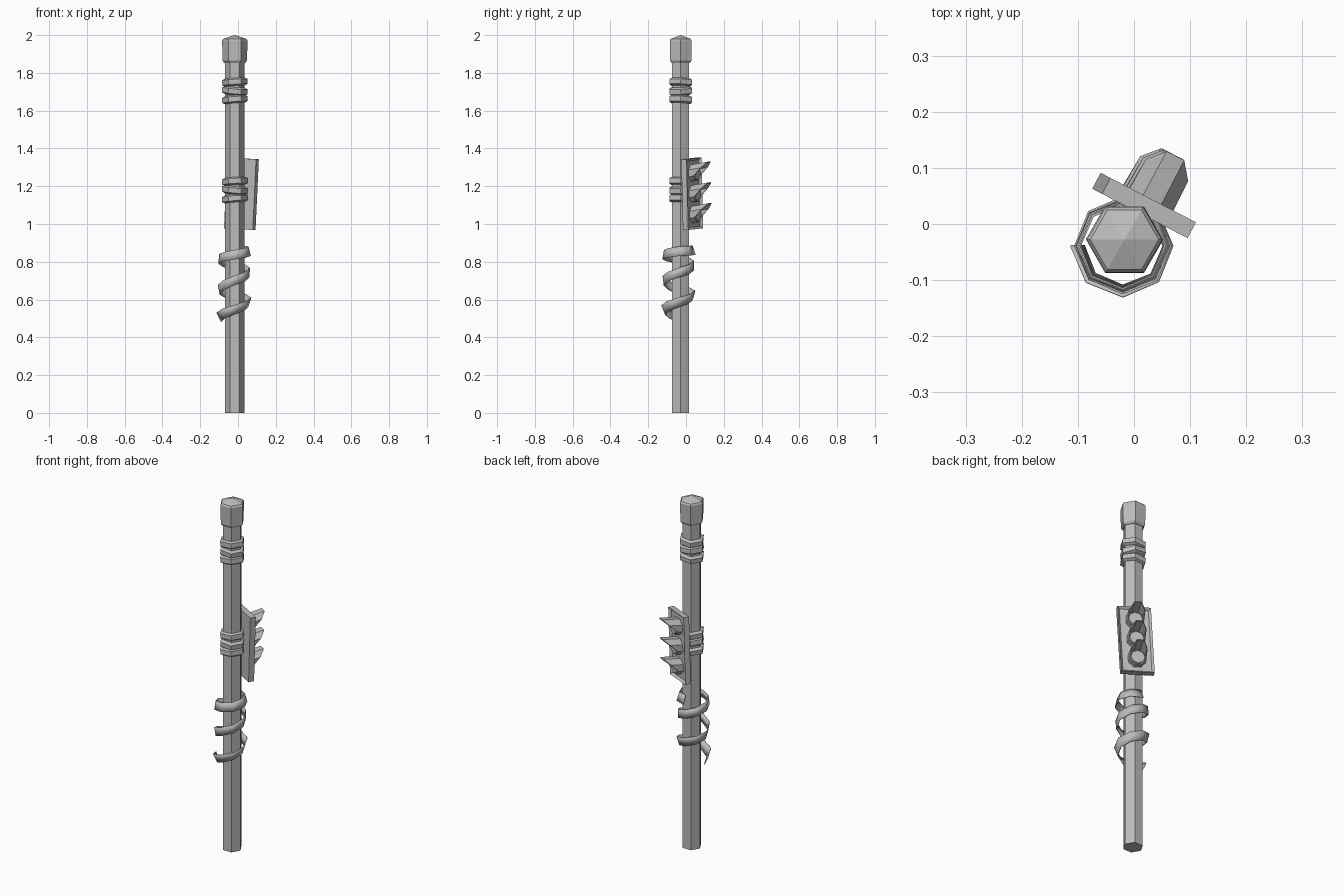
import bpy, bmesh, math
from mathutils import Matrix, Vector

cube = bpy.data.objects.get("Cube")
if cube:
    bpy.data.objects.remove(cube)

grey = bpy.data.materials.new("plain grey")
grey.use_nodes = True
COLOR = (0.5, 0.5, 0.5, 1)
grey.diffuse_color = COLOR
grey.node_tree.nodes["Principled BSDF"].inputs["Base Color"].default_value = COLOR

AXIS = Vector((-0.017, -0.028, 0))


def finish(name, bm, matrix=None, thickness=0):
    bmesh.ops.recalc_face_normals(bm, faces=bm.faces)
    mesh = bpy.data.meshes.new(name)
    bm.to_mesh(mesh)
    bm.free()
    mesh.materials.append(grey)
    ob = bpy.data.objects.new(name, mesh)
    bpy.context.collection.objects.link(ob)
    if matrix:
        ob.matrix_world = matrix
    if thickness:
        mod = ob.modifiers.new("thickness", 'SOLIDIFY')
        mod.thickness = thickness
    return ob


def bridge(bm, a, b, closed=True):
    n = len(a)
    for i in range(n if closed else n - 1):
        j = (i + 1) % n
        bm.faces.new((a[i], a[j], b[j], b[i]))


def lathe(name, profile, sides=6, matrix=None):
    """Stack polygon rings given as (radius, height) and cap both ends."""
    bm = bmesh.new()
    rings = [[bm.verts.new((r * math.cos(k * math.tau / sides),
                            r * math.sin(k * math.tau / sides), z))
              for k in range(sides)] for r, z in profile]
    for a, b in zip(rings, rings[1:]):
        bridge(bm, a, b)
    bm.faces.new(rings[0])
    bm.faces.new(rings[-1])
    return finish(name, bm, matrix)


# Pole and pointed cap
base = Matrix.Translation(AXIS)
lathe("pole", [(0.052, 0), (0.052, 1.88)], matrix=base)
lathe("pole_cap", [(0.056, 1.853), (0.065, 1.865), (0.067, 1.972),
                   (0.061, 1.98), (0.001, 2.0)], matrix=base)

# Binding straps: three slightly tilted hexagonal rings per group
for group, height in (("upper", 1.705), ("middle", 1.18)):
    for k, (offset, tilt) in enumerate(((0.046, -4), (0, 5), (-0.046, -5))):
        place = (Matrix.Translation(AXIS + Vector((0, 0, height + offset)))
                 @ Matrix.Rotation(math.radians(tilt), 4, 'Y')
                 @ Matrix.Rotation(math.radians(tilt * 0.6), 4, 'X'))
        lathe(f"{group}_strap_{k + 1}",
              [(0.052, -0.021), (0.068, -0.013), (0.068, 0.013), (0.052, 0.021)],
              matrix=place)

# Loose ribbon spiralling down the pole, height listed per quarter turn
heights = [0.862, 0.856, 0.838, 0.815, 0.78, 0.742, 0.70, 0.652,
           0.622, 0.585, 0.545, 0.505]
bm = bmesh.new()
top, bottom = [], []
steps = (len(heights) - 1) * 2
for s in range(steps + 1):
    q, f = divmod(s / 2, 1)
    q = int(q)
    z = heights[q] * (1 - f) + heights[min(q + 1, len(heights) - 1)] * f
    t = s / steps
    angle = math.pi / 2 - s * math.pi / 4
    lean = -0.008 + 0.02 * t
    for row, sign in ((top, 1), (bottom, -1)):
        r = 0.082 + sign * lean
        row.append(bm.verts.new((-0.02 + r * math.cos(angle),
                                 -0.039 + r * math.sin(angle), z + sign * 0.025)))
bridge(bm, top, bottom, closed=False)
for face in bm.faces:
    face.smooth = True
finish("ribbon", bm, thickness=0.003)

# Signal head: local Y points out of the front
head = (Matrix.Translation((0.018, 0.033, 1.16))
        @ Matrix.Rotation(math.radians(-27.4), 4, 'Z')
        @ Matrix.Rotation(math.radians(3), 4, 'Y'))

# Backplate with an inset front
bm = bmesh.new()
bmesh.ops.create_cube(bm, size=1, matrix=Matrix.Diagonal((0.172, 0.032, 0.375, 1)))
front = max(bm.faces, key=lambda f: f.calc_center_median().y)
bmesh.ops.inset_region(bm, faces=[front], thickness=0.016)
bmesh.ops.translate(bm, verts=front.verts, vec=(0, -0.012, 0))
finish("signal_backplate", bm, head)

# Three lamps, each a lens drum beneath a slant-cut hood
SIDES = 8
for k, z in enumerate((0.11, 0, -0.11)):
    spot = head @ Matrix.Translation((0, 0.002, z))
    lathe(f"lens_{k + 1}", [(0.043, 0), (0.043, 0.024), (0.036, 0.032)], SIDES,
          spot @ Matrix.Rotation(-math.pi / 2, 4, 'X'))
    bm = bmesh.new()
    inner, outer = [], []
    for i in range(SIDES):
        a = (i + 0.5) * math.tau / SIDES
        x, up = math.cos(a), math.sin(a)
        length = 0.03 + 0.072 * max(0, (up + 0.4) / 1.32)
        inner.append(bm.verts.new((0.048 * x, 0, 0.048 * up)))
        outer.append(bm.verts.new((0.046 * x, length, 0.048 * up + 0.16 * length)))
    bridge(bm, inner, outer)
    finish(f"hood_{k + 1}", bm, spot, thickness=0.005)
